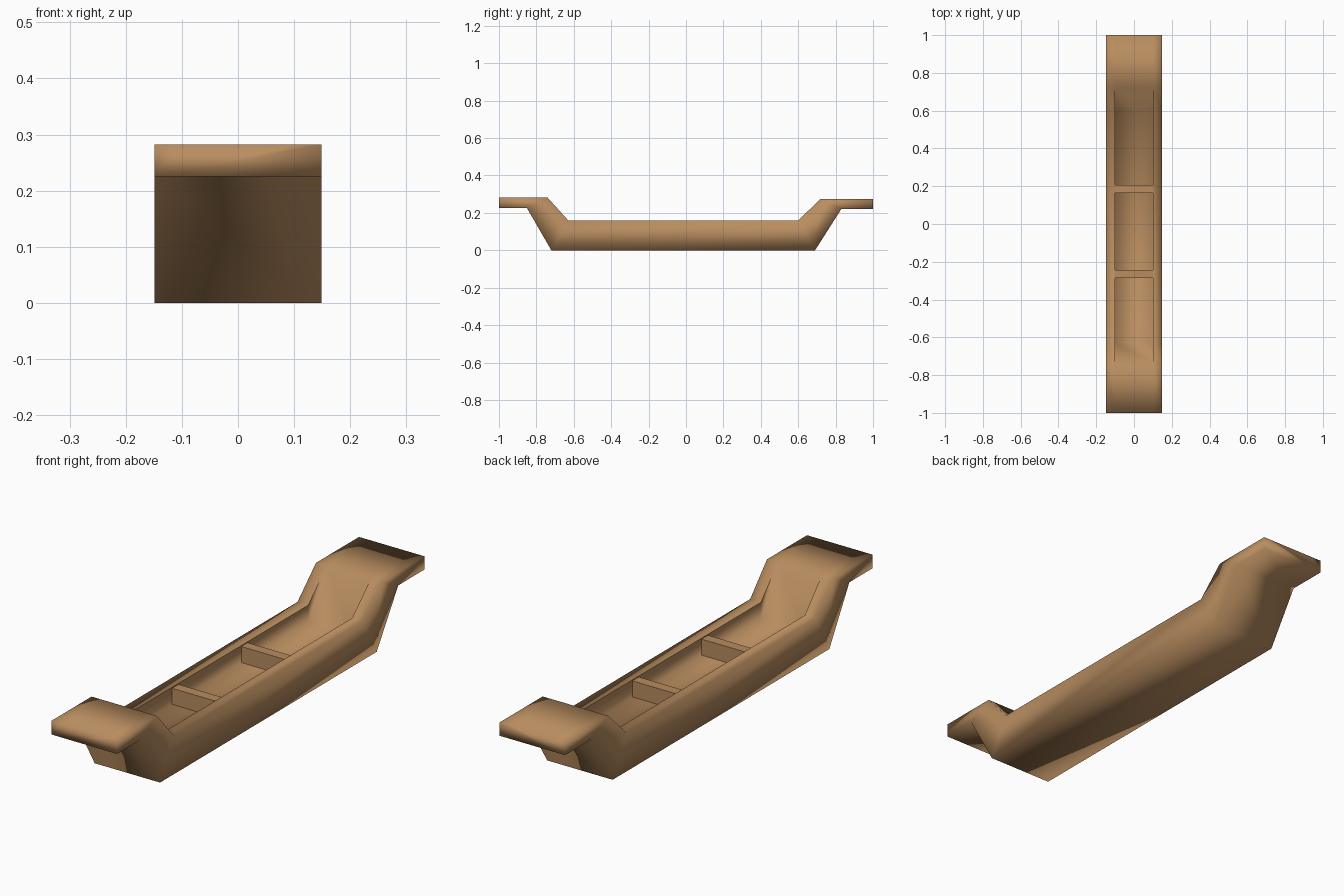
import bpy, bmesh

if "Cube" in bpy.data.objects:
    bpy.data.objects.remove(bpy.data.objects["Cube"])

wood = bpy.data.materials.new("warm wood")
wood.diffuse_color = (0.48, 0.265, 0.115, 1)
wood.use_nodes = True
wood.node_tree.nodes["Principled BSDF"].inputs["Base Color"].default_value = wood.diffuse_color

OUT, INN = 0.149, 0.10   # half widths of hull and of the cavity


def finish(bm, name):
    bmesh.ops.recalc_face_normals(bm, faces=bm.faces)
    me = bpy.data.meshes.new(name)
    bm.to_mesh(me)
    bm.free()
    me.materials.append(wood)
    ob = bpy.data.objects.new(name, me)
    bpy.context.collection.objects.link(ob)
    return ob


# Hull: stations along the length, each with rim, keel and inner floor (y, z)
stations = [
    ((-1.00, 0.282), (-1.00, 0.225), (-1.00, 0.282)),
    ((-0.74, 0.282), (-0.85, 0.225), (-0.74, 0.282)),
    ((-0.63, 0.160), (-0.72, 0.000), (-0.63, 0.090)),
    ((0.60, 0.160), (0.69, 0.000), (0.60, 0.090)),
    ((0.72, 0.275), (0.83, 0.220), (0.72, 0.275)),
    ((1.00, 0.275), (1.00, 0.220), (1.00, 0.275)),
]
bm = bmesh.new()
rings = []
for rim, keel, floor in stations:
    right = [(OUT, keel), (OUT, rim), (INN, rim), (INN, floor)]
    if rim == floor:
        right.pop()      # solid end platforms have no cavity
    ring = [bm.verts.new((x, *p)) for x, p in right]
    ring += [bm.verts.new((-x, *p)) for x, p in reversed(right)]
    if rim == floor:     # repeat the inner points so rings match
        ring = ring[:3] + [ring[2], ring[3]] + ring[3:]
    rings.append(ring)
for a, b in zip(rings, rings[1:]):
    for i in range(8):
        j = (i + 1) % 8
        quad = list(dict.fromkeys((a[i], a[j], b[j], b[i])))
        if len(quad) > 2:
            bm.faces.new(quad)
for ring in (rings[0], rings[-1]):
    bm.faces.new(list(dict.fromkeys(ring)))
for f in bm.faces:
    f.smooth = True
# crisp inner rim
for a, b in zip(rings[1:4], rings[2:5]):
    for i in (2, 5):
        e = bm.edges.get((a[i], b[i]))
        if e:
            e.smooth = False
finish(bm, "boat_hull")

# Bench planks across the cavity
for name, y in (("front_bench", -0.265), ("rear_bench", 0.185)):
    bm = bmesh.new()
    bmesh.ops.create_cube(bm, size=1)
    for v in bm.verts:
        v.co = (v.co.x * 2 * INN, y + v.co.y * 0.042, 0.122 + v.co.z * 0.068)
    finish(bm, name)
